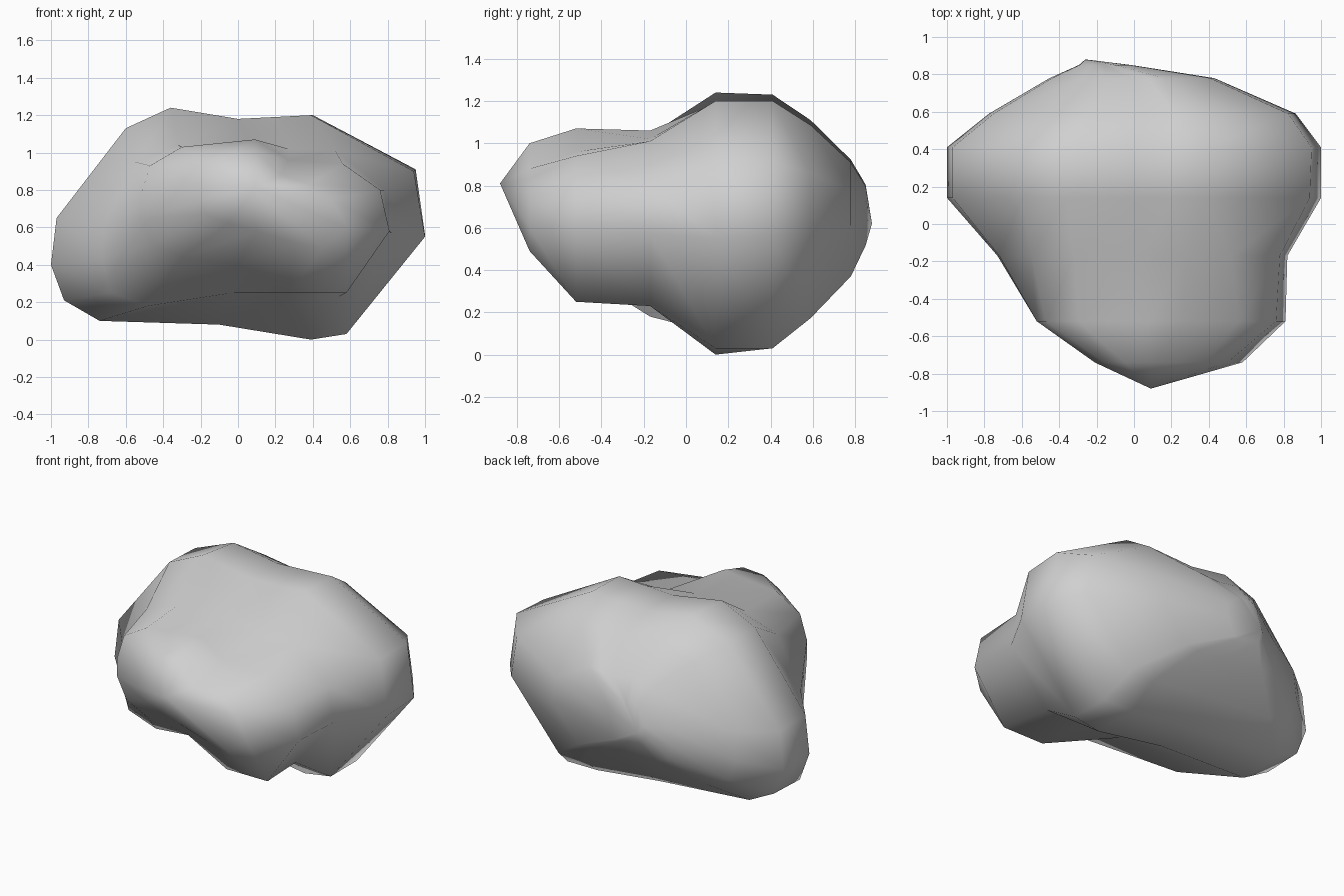
import bpy
import bmesh

default_cube = bpy.data.objects.get("Cube")
if default_cube:
    bpy.data.objects.remove(default_cube, do_unlink=True)


def make_material(name, colour):
    material = bpy.data.materials.new(name)
    material.use_nodes = True
    material.diffuse_color = colour
    material.node_tree.nodes["Principled BSDF"].inputs["Base Color"].default_value = colour
    return material


def shrink(section, centre, scale_x, scale_z):
    """Return a section scaled towards a centre point."""
    centre_x, centre_z = centre
    return [(centre_x + (x - centre_x) * scale_x,
             centre_z + (z - centre_z) * scale_z) for x, z in section]


def loft(name, stations, front_tip, back_tip, material):
    """Skin cross-sections placed along y and close both ends with a fan."""
    mesh = bmesh.new()
    rings = [[mesh.verts.new((x, y, z)) for x, z in section]
             for y, section in stations]
    count = len(rings[0])
    for near, far in zip(rings, rings[1:]):
        for i in range(count):
            j = (i + 1) % count
            mesh.faces.new((near[i], near[j], far[j], far[i]))
    for ring, tip in ((rings[0], front_tip), (rings[-1], back_tip)):
        tip_vertex = mesh.verts.new(tip)
        for i in range(count):
            mesh.faces.new((ring[i], ring[(i + 1) % count], tip_vertex))
    bmesh.ops.recalc_face_normals(mesh, faces=mesh.faces[:])
    for face in mesh.faces:
        face.smooth = True
    data = bpy.data.meshes.new(name)
    mesh.to_mesh(data)
    mesh.free()
    data.materials.append(material)
    boulder = bpy.data.objects.new(name, data)
    bpy.context.collection.objects.link(boulder)
    return boulder


# Sections run from the -x side over the top to +x and back underneath
nose = [(-.21, .74), (-.21, .83), (-.16, .93), (-.05, .99), (.1, 1), (.23, .88), (.38, .83),
        (.5, .75), (.58, .6), (.45, .49), (.3, .52), (.1, .58), (-.05, .62), (-.17, .67)]
front_lobe = [(-.52, .65), (-.52, .77), (-.47, .93), (-.3, 1.03), (.09, 1.07), (.27, .96), (.56, .94),
              (.76, .8), (.81, .58), (.58, .25), (.28, .25), (0, .4), (-.3, .44), (-.45, .51)]
waist = [(-.73, .43), (-.72, .62), (-.55, .95), (-.32, 1.04), (.05, 1.06), (.27, 1.02), (.52, 1.01),
         (.78, .8), (.82, .57), (.54, .23), (.26, .23), (-.03, .25), (-.48, .18), (-.68, .25)]
shoulder = [(-1, .4), (-.97, .65), (-.6, 1.13), (-.36, 1.24), (0, 1.18), (.2, 1.19), (.39, 1.2),
            (.94, .9), (1, .55), (.58, .03), (.39, 0), (-.1, .08), (-.74, .1), (-.93, .21)]
rear = [(-1, .4), (-.97, .64), (-.6, 1.12), (-.32, 1.23), (0, 1.18), (.2, 1.19), (.4, 1.2),
        (.95, .91), (1, .56), (.58, .03), (.36, .03), (-.1, .08), (-.75, .13), (-.93, .22)]

stations = [
    (-.74, nose),
    (-.52, front_lobe),
    (-.17, waist),
    (.14, shoulder),
    (.41, rear),
    (.59, shrink(rear, (.25, .68), .82, .78)),
    (.78, shrink(rear, (-.02, .66), .44, .46)),
    (.85, shrink(rear, (-.18, .67), .14, .24)),
]

# Stone body
stone = make_material("grey stone", (.63, .63, .63, 1))
loft("boulder", stations, (.09, -.88, .81), (-.26, .88, .62), stone)
